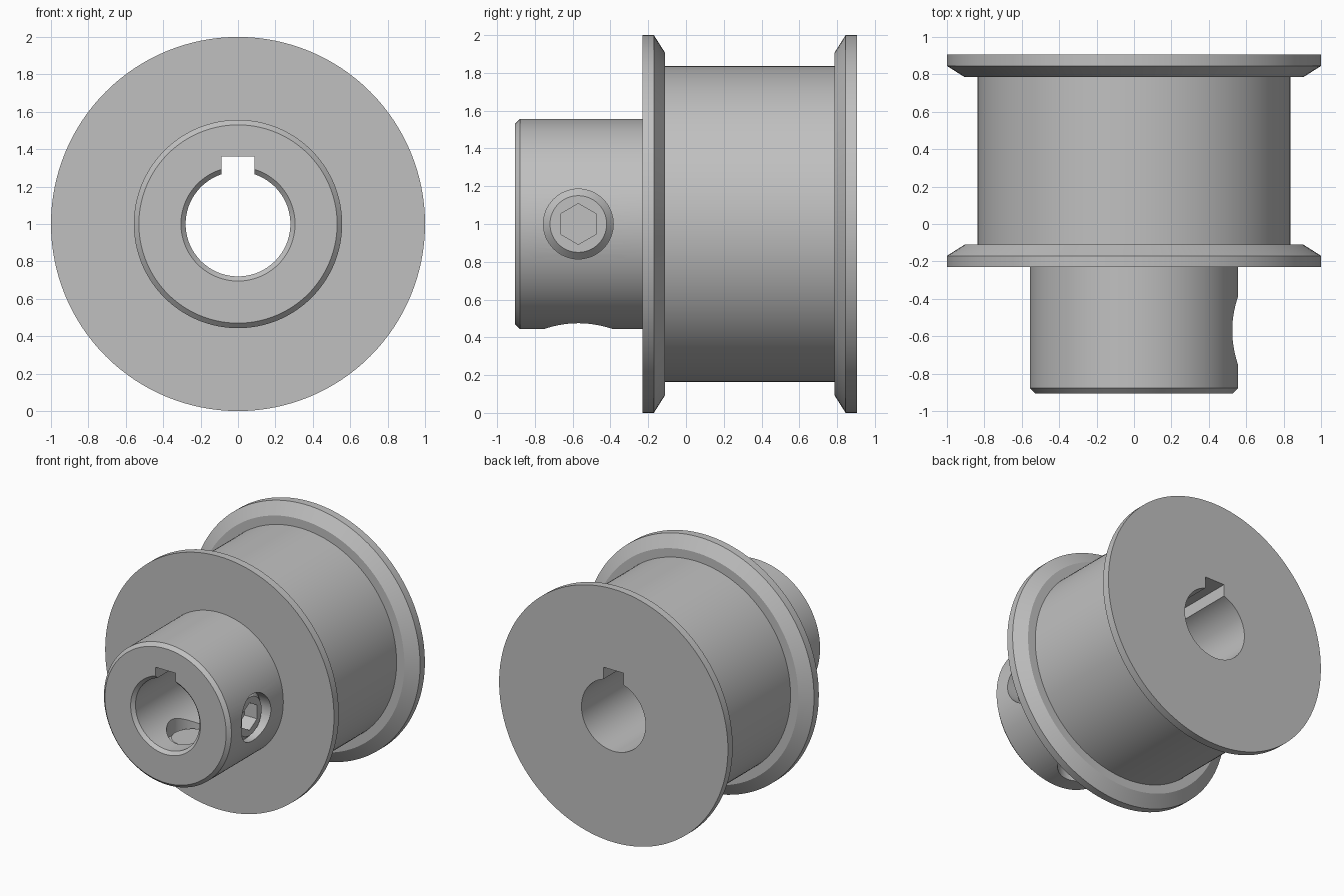
import bpy, bmesh
from math import pi, radians
from mathutils import Matrix, Vector

if "Cube" in bpy.data.objects:
    bpy.data.objects.remove(bpy.data.objects["Cube"], do_unlink=True)

steel = bpy.data.materials.new("plain grey metal")
steel.use_nodes = True
GREY = (0.53, 0.53, 0.53, 1)
steel.diffuse_color = GREY
steel.node_tree.nodes["Principled BSDF"].inputs["Base Color"].default_value = GREY

CENTRE = Vector((0, 0, 1))
SCREW_Y = -0.57
SCREW_R = 0.185


def add_object(name, bm, matrix):
    bmesh.ops.recalc_face_normals(bm, faces=bm.faces)
    mesh = bpy.data.meshes.new(name)
    bm.to_mesh(mesh)
    bm.free()
    mesh.transform(matrix)
    mesh.materials.append(steel)
    obj = bpy.data.objects.new(name, mesh)
    bpy.context.collection.objects.link(obj)
    return obj


def lathe(name, profile, matrix, steps=128):
    """Spin (radius, height) points about local z; a closed loop unless it ends on the axis."""
    bm = bmesh.new()
    verts = [bm.verts.new((r, 0, h)) for r, h in profile]
    edges = [bm.edges.new(pair) for pair in zip(verts, verts[1:])]
    if profile[0][0] > 0:
        edges.append(bm.edges.new((verts[-1], verts[0])))
    bmesh.ops.spin(bm, geom=verts + edges, cent=(0, 0, 0), axis=(0, 0, 1),
                   angle=2 * pi, steps=steps, use_merge=True)
    bmesh.ops.remove_doubles(bm, verts=bm.verts, dist=1e-5)
    return add_object(name, bm, matrix)


def prism(name, radius, low, high, sides, matrix):
    bm = bmesh.new()
    bmesh.ops.create_cone(bm, cap_ends=True, segments=sides, radius1=radius, radius2=radius,
                          depth=high - low,
                          matrix=Matrix.Translation((0, 0, (low + high) / 2)))
    return add_object(name, bm, matrix)


def cut(obj, cutter):
    """Subtract the cutter, bake the result and drop the cutter."""
    mod = obj.modifiers.new("cut", "BOOLEAN")
    mod.operation, mod.solver, mod.object = "DIFFERENCE", "EXACT", cutter
    bpy.context.view_layer.update()
    graph = bpy.context.evaluated_depsgraph_get()
    baked = bpy.data.meshes.new_from_object(obj.evaluated_get(graph))
    obj.modifiers.clear()
    obj.data = baked
    bpy.data.objects.remove(cutter, do_unlink=True)


def smooth(obj):
    bpy.ops.object.select_all(action="DESELECT")
    obj.select_set(True)
    bpy.context.view_layer.objects.active = obj
    bpy.ops.object.shade_smooth_by_angle(angle=radians(25))


# Pulley body: hub, two bevelled flanges, drum and bore in one turned profile
along_y = Matrix.Translation(CENTRE) @ Matrix.Rotation(-pi / 2, 4, "X")
body = lathe("pulley_body", [
    (0.305, -0.905), (0.53, -0.905), (0.557, -0.878), (0.557, -0.23),
    (1.0, -0.23), (1.0, -0.17), (0.905, -0.11), (0.837, -0.11),
    (0.837, 0.785), (0.905, 0.785), (1.0, 0.845), (1.0, 0.905),
    (0.28, 0.905), (0.28, -0.88)], along_y)

# Keyway along the top of the bore
bm = bmesh.new()
bmesh.ops.create_cube(bm, size=1)
cut(body, add_object("keyway_cutter", bm, Matrix.Translation((0, 0, 1.26))
                     @ Matrix.Diagonal((0.176, 2.2, 0.2, 1))))

# Set screws: one on the left side, one underneath, each in its own hole
for name, turn in (("left", pi / 2), ("lower", pi)):
    outward = (Matrix.Translation(CENTRE + Vector((0, SCREW_Y, 0)))
               @ Matrix.Rotation(turn, 4, "Y"))
    cut(body, prism("hole_cutter", SCREW_R, 0.1, 0.8, 64, outward))
    screw = lathe(name + "_set_screw", [
        (0, 0.3), (0.15, 0.3), (SCREW_R, 0.335), (SCREW_R, 0.465),
        (0.15, 0.5), (0, 0.5)], outward, 64)
    hexagon = outward @ Matrix.Rotation(pi / 2, 4, "Z")
    cut(screw, prism("socket_cutter", 0.108, 0.39, 0.6, 6, hexagon))
    smooth(screw)

smooth(body)
